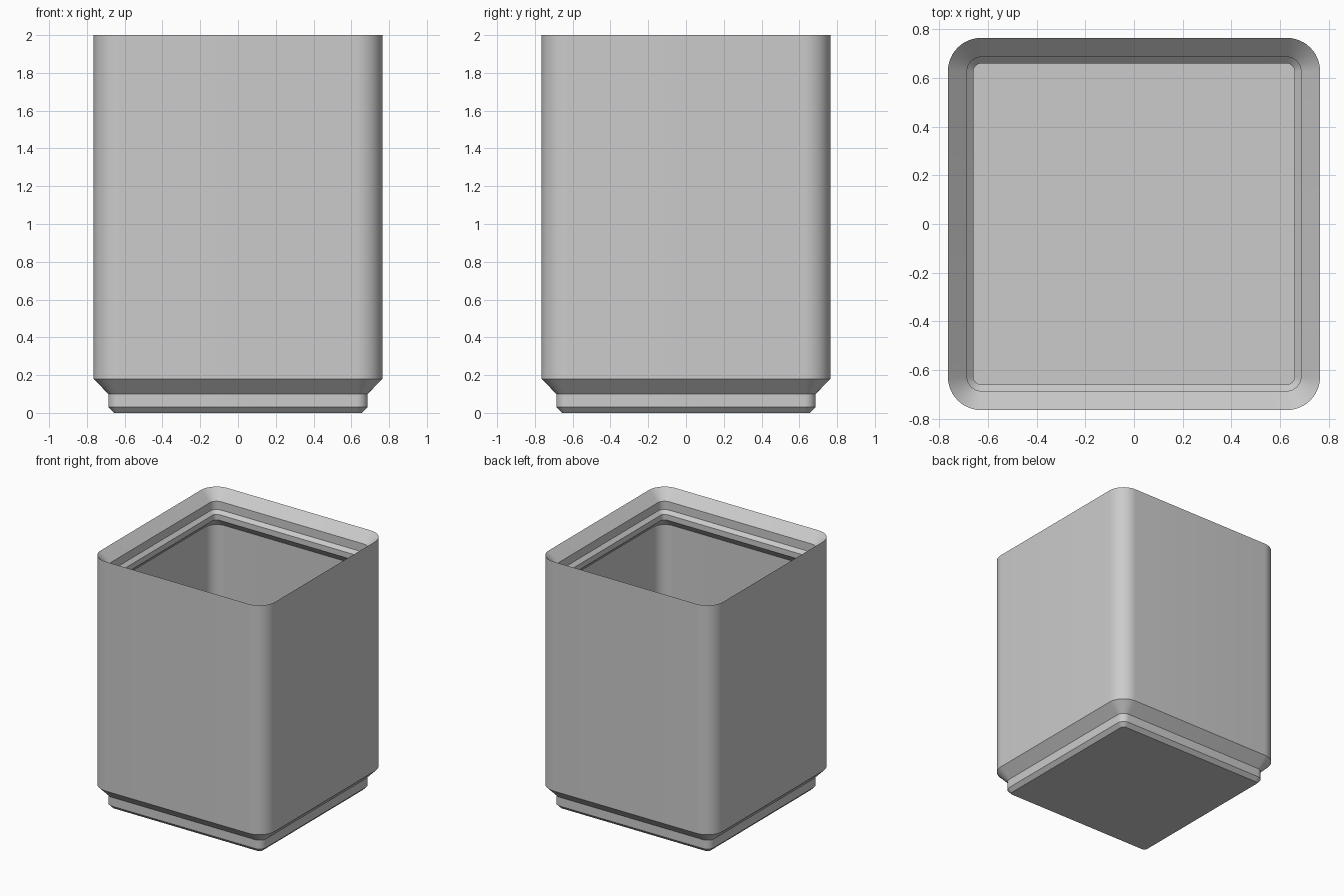
import bpy
import bmesh
from math import cos, sin, pi, radians

cube = bpy.data.objects.get("Cube")
if cube:
    bpy.data.objects.remove(cube, do_unlink=True)

HALF = 0.765      # outer half width
RADIUS = 0.138    # outer corner radius
WALL = 0.035      # wall thickness
FLOOR = 0.26      # inside floor height
STEPS = 12        # segments per rounded corner

grey = bpy.data.materials.new("light grey plastic")
grey.use_nodes = True
colour = (0.6, 0.6, 0.6, 1)
grey.diffuse_color = colour
grey.node_tree.nodes["Principled BSDF"].inputs["Base Color"].default_value = colour


def rounded_ring(bm, inset, z):
    """Rounded square, offset inwards from the outer wall."""
    r = RADIUS - inset
    c = HALF - RADIUS
    ring = []
    for corner, (sx, sy) in enumerate([(1, 1), (-1, 1), (-1, -1), (1, -1)]):
        for i in range(STEPS + 1):
            a = (corner + i / STEPS) * pi / 2
            ring.append(bm.verts.new((sx * c + r * cos(a), sy * c + r * sin(a), z)))
    return ring


# Wall section as (inset, height): stepped foot, outer wall, stacking lip, inner wall
foot = [(0.108, 0), (0.079, 0.03), (0.079, 0.1), (0, 0.18)]
lip = [(0, 2), (0.079, 1.921), (0.079, 1.855), (0.105, 1.829), (0.105, 1.785)]
inside = [(WALL, 1.715), (WALL, FLOOR)]

bm = bmesh.new()
rings = [rounded_ring(bm, *point) for point in foot + lip + inside]
for lower, upper in zip(rings, rings[1:]):
    n = len(lower)
    for i in range(n):
        j = (i + 1) % n
        bm.faces.new((lower[i], lower[j], upper[j], upper[i]))

# Underside and inner floor
bm.faces.new(rings[0][::-1])
bm.faces.new(rings[-1])
bmesh.ops.recalc_face_normals(bm, faces=bm.faces)

mesh = bpy.data.meshes.new("storage_bin")
bm.to_mesh(mesh)
bm.free()
mesh.materials.append(grey)
storage_bin = bpy.data.objects.new("storage_bin", mesh)
bpy.context.collection.objects.link(storage_bin)

bpy.ops.object.select_all(action="DESELECT")
storage_bin.select_set(True)
bpy.context.view_layer.objects.active = storage_bin
bpy.ops.object.shade_smooth_by_angle(angle=radians(30))
